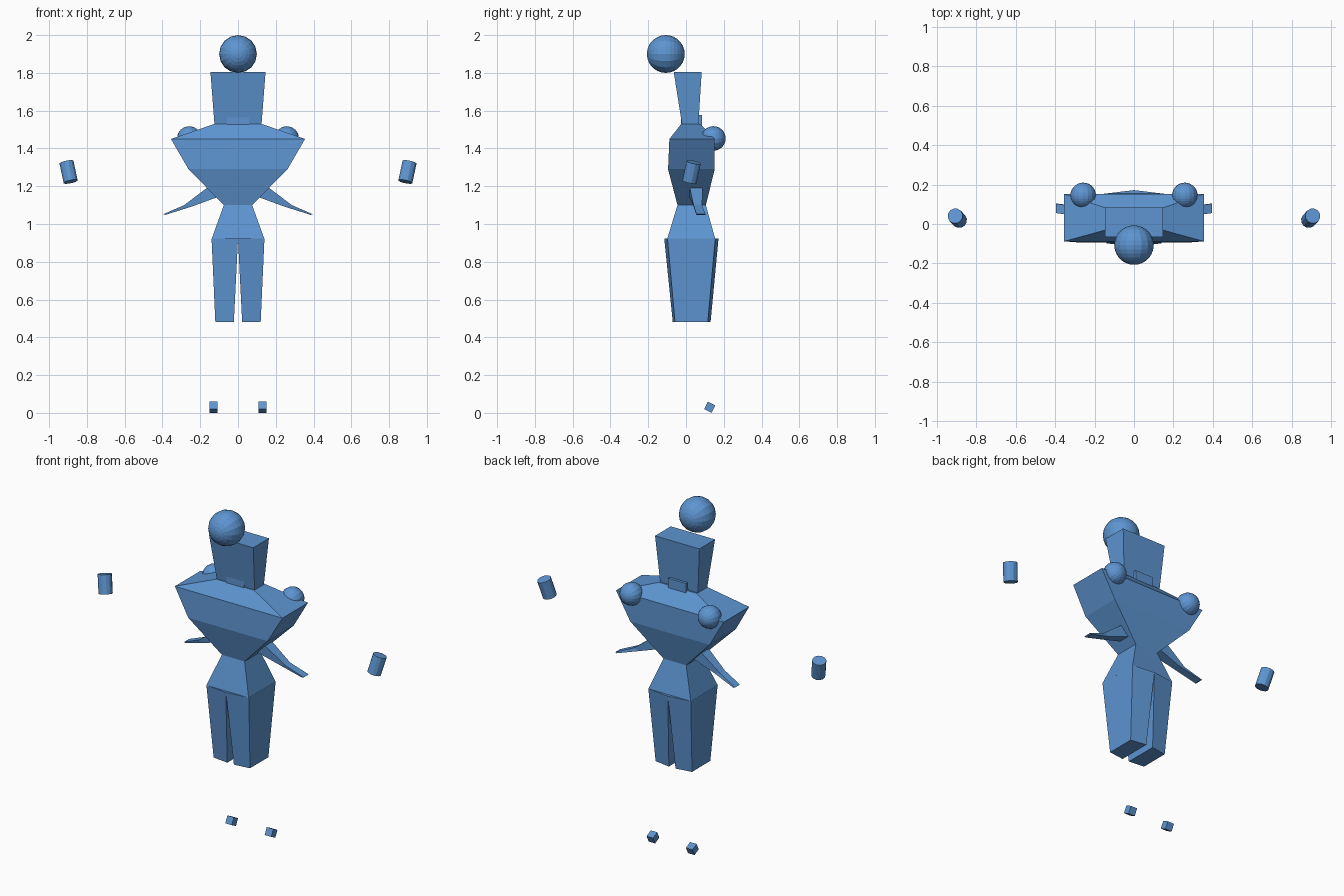
import bpy, bmesh, math
from mathutils import Vector, Matrix

if "Cube" in bpy.data.objects:
    bpy.data.objects.remove(bpy.data.objects["Cube"])

blue = bpy.data.materials.new("steel blue")
blue.diffuse_color = (0.11, 0.30, 0.64, 1)
blue.use_nodes = True
blue.node_tree.nodes["Principled BSDF"].inputs["Base Color"].default_value = blue.diffuse_color


def finish(bm, name):
    bmesh.ops.recalc_face_normals(bm, faces=bm.faces)
    me = bpy.data.meshes.new(name)
    bm.to_mesh(me)
    bm.free()
    me.materials.append(blue)
    ob = bpy.data.objects.new(name, me)
    bpy.context.collection.objects.link(ob)
    return ob


def loft(name, rings):
    """Skin a stack of four-cornered rings and cap both ends."""
    bm = bmesh.new()
    loops = [[bm.verts.new(p) for p in r] for r in rings]
    for a, b in zip(loops, loops[1:]):
        for i in range(4):
            j = (i + 1) % 4
            bm.faces.new((a[i], a[j], b[j], b[i]))
    bm.faces.new(loops[0])
    bm.faces.new(loops[-1])
    return finish(bm, name)


def rect(z, hx, y0, y1):
    return [(-hx, y0, z), (hx, y0, z), (hx, y1, z), (-hx, y1, z)]


def sphere(name, loc, r):
    bm = bmesh.new()
    m = Matrix.Translation(loc) @ Matrix.Rotation(math.pi / 2, 4, 'X')
    bmesh.ops.create_uvsphere(bm, u_segments=16, v_segments=14, radius=r, matrix=m)
    return finish(bm, name)


def box(name, loc, size, tilt=0):
    bm = bmesh.new()
    m = (Matrix.Translation(loc) @ Matrix.Rotation(tilt, 4, 'X')
         @ Matrix.Diagonal((*size, 1)))
    bmesh.ops.create_cube(bm, size=1, matrix=m)
    return finish(bm, name)


# Torso from hips to collar
loft("torso", [
    rect(0.92, 0.14, -0.10, 0.155),
    rect(1.10, 0.075, -0.045, 0.105),
    rect(1.29, 0.262, -0.095, 0.152),
    rect(1.45, 0.355, -0.088, 0.152),
    rect(1.53, 0.125, -0.025, 0.075),
])

# Flaring neck block, collar plate and head
loft("neck", [rect(1.52, 0.124, -0.02, 0.065), rect(1.805, 0.146, -0.065, 0.083)])
box("collar", (0, 0.029, 1.543), (0.116, 0.112, 0.066))
sphere("head", (0, -0.107, 1.90), 0.10)

for s, side in ((-1, "left"), (1, "right")):
    # Shoulder ball
    sphere(side + "_shoulder", (s * 0.258, 0.145, 1.453), 0.065)

    # Leg, deeper on the inside than on the outside
    loft(side + "_leg", [
        [(s * 0.022, -0.07, 0.48), (s * 0.12, -0.058, 0.48),
         (s * 0.12, 0.115, 0.48), (s * 0.022, 0.13, 0.48)],
        [(0, -0.115, 0.922), (s * 0.14, -0.098, 0.922),
         (s * 0.14, 0.155, 0.922), (0, 0.172, 0.922)],
    ])

    # Thin bent blade under the chest
    blade = []
    for xu, zu, xl, zl, y0, y1 in (
            (0.10, 1.24, 0.06, 1.16, 0.01, 0.09),
            (0.285, 1.10, 0.24, 1.094, 0.04, 0.085),
            (0.395, 1.052, 0.385, 1.048, 0.055, 0.103)):
        blade.append([(s * xu, y0, zu), (s * xu, y1, zu),
                      (s * xl, y1, zl), (s * xl, y0, zl)])
    loft(side + "_blade", blade)

    # Detached forearm cylinder
    top, low = Vector((s * 0.908, 0.041, 1.327)), Vector((s * 0.886, 0.018, 1.224))
    bm = bmesh.new()
    rot = (top - low).to_track_quat('Z', 'Y').to_matrix().to_4x4()
    bmesh.ops.create_cone(bm, cap_ends=True, segments=12, radius1=0.039, radius2=0.039,
                          depth=(top - low).length,
                          matrix=Matrix.Translation((top + low) / 2) @ rot)
    finish(bm, side + "_forearm")

    # Detached foot cube
    box(side + "_foot", (s * 0.13, 0.126, 0.03), (0.043, 0.044, 0.044), math.radians(-27))
